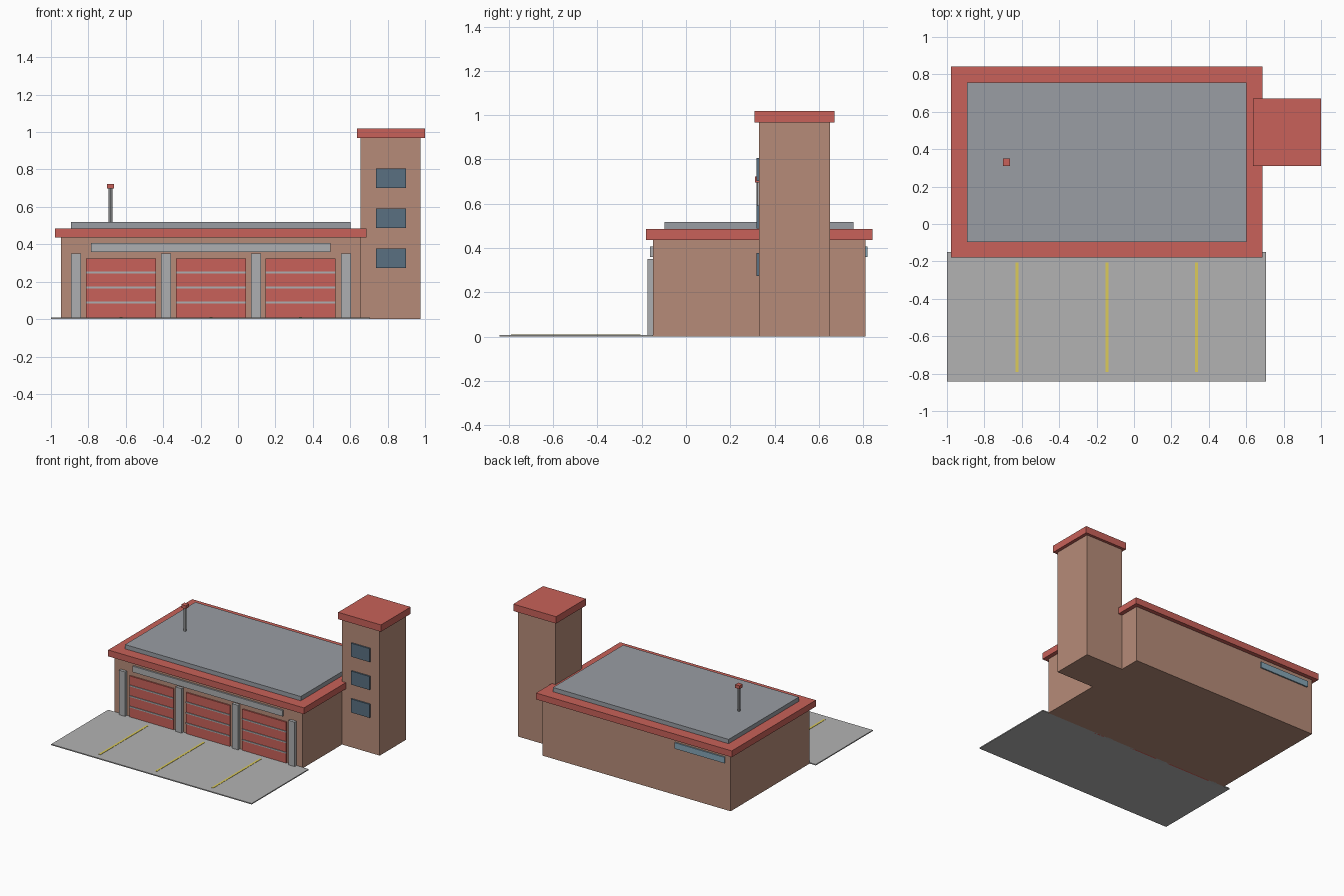
import bpy, bmesh

if "Cube" in bpy.data.objects:
    bpy.data.objects.remove(bpy.data.objects["Cube"])

def mat(name, r, g, b):
    m = bpy.data.materials.new(name)
    m.diffuse_color = (r, g, b, 1)
    m.use_nodes = True
    m.node_tree.nodes["Principled BSDF"].inputs["Base Color"].default_value = m.diffuse_color
    return m

BRICK = mat("brick", 0.47, 0.26, 0.19)
RED = mat("red_paint", 0.58, 0.12, 0.10)
ROOF = mat("roof_grey", 0.32, 0.34, 0.37)
CONCRETE = mat("concrete", 0.45, 0.45, 0.45)
TRIM = mat("trim_grey", 0.42, 0.43, 0.44)
GLASS = mat("dark_glass", 0.10, 0.16, 0.22)
PALE_GLASS = mat("pale_glass", 0.24, 0.38, 0.47)
YELLOW = mat("yellow_paint", 0.72, 0.60, 0.10)

def finish(name, bm, m):
    me = bpy.data.meshes.new(name)
    bm.to_mesh(me)
    bm.free()
    me.materials.append(m)
    ob = bpy.data.objects.new(name, me)
    bpy.context.collection.objects.link(ob)
    return ob

def box(name, x, y, z, m):
    """Box from (min, max) pairs on each axis."""
    bm = bmesh.new()
    bmesh.ops.create_cube(bm, size=1)
    for v in bm.verts:
        v.co = [(a + b) / 2 + c * (b - a) for (a, b), c in zip((x, y, z), v.co)]
    return finish(name, bm, m)

# Main hall with overhanging fascia and flat roof
box("hall_walls", (-0.947, 0.655), (-0.15, 0.81), (0, 0.44), BRICK)
box("roof_fascia", (-0.979, 0.687), (-0.18, 0.842), (0.436, 0.485), RED)
box("flat_roof", (-0.893, 0.602), (-0.097, 0.757), (0.483, 0.518), ROOF)

# Tower with cap and stacked front windows
box("tower_walls", (0.655, 0.975), (0.33, 0.65), (0, 0.97), BRICK)
box("tower_cap", (0.636, 1.0), (0.309, 0.671), (0.967, 1.02), RED)
for i in range(3):
    z = 0.325 + i * 0.2145
    box(f"tower_window_{i+1}", (0.737, 0.897), (0.319, 0.335), (z - 0.052, z + 0.052), GLASS)

# Garage doors with rails, and the bay stripes in front of them
for i in range(3):
    x = -0.625 + i * 0.48
    box(f"bay_door_{i+1}", (x - 0.187, x + 0.187), (-0.16, -0.145), (0, 0.323), RED)
    for j in range(3):
        z = 0.088 + j * 0.081
        box(f"door_rail_{i+1}_{j+1}", (x - 0.187, x + 0.187), (-0.165, -0.158),
            (z - 0.005, z + 0.005), TRIM)
    box(f"bay_stripe_{i+1}", (x - 0.008, x + 0.008), (-0.79, -0.205), (0.005, 0.010), YELLOW)

# Pillars between the doors
for i in range(4):
    x = -0.866 + i * 0.481
    box(f"door_pillar_{i+1}", (x - 0.026, x + 0.026), (-0.173, -0.145), (0, 0.35), TRIM)

# Blank panel above the doors, rear window, driveway
box("front_panel", (-0.786, 0.494), (-0.162, -0.145), (0.36, 0.406), TRIM)
box("rear_window", (-0.90, -0.475), (0.805, 0.82), (0.36, 0.406), PALE_GLASS)
box("driveway", (-1.0, 0.706), (-0.842, -0.15), (0, 0.008), CONCRETE)

# Roof mast with square beacon
bm = bmesh.new()
bmesh.ops.create_cone(bm, cap_ends=True, segments=8, radius1=0.011, radius2=0.011, depth=0.19)
mast = finish("roof_mast", bm, TRIM)
mast.location = (-0.681, 0.33, 0.608)
box("mast_beacon", (-0.70, -0.662), (0.311, 0.349), (0.697, 0.722), RED)
